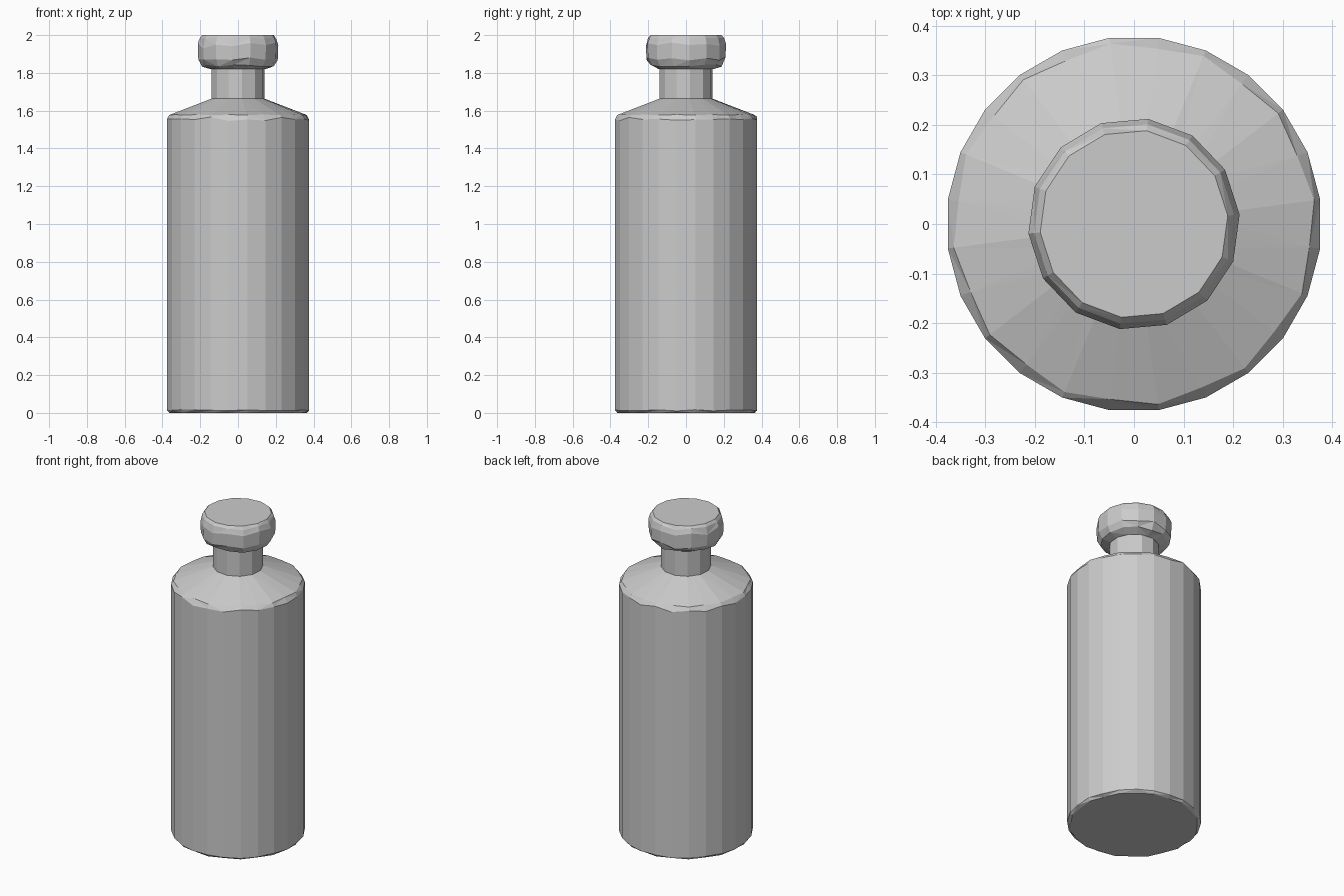
import bpy, bmesh, math, random

old = bpy.data.objects.get("Cube")
if old:
    bpy.data.objects.remove(old, do_unlink=True)

random.seed(4)

grey = bpy.data.materials.new("plain_grey")
GREY = (0.6, 0.6, 0.6, 1)
grey.diffuse_color = GREY
grey.use_nodes = True
grey.node_tree.nodes["Principled BSDF"].inputs["Base Color"].default_value = GREY


def lathe(name, sides, profile, phase=0.0):
    """Stack rings of (radius, z, odd_dr, odd_dz, jitter) into a faceted solid.
    Odd corners are shifted by odd_dr and odd_dz to give hand-cut rims."""
    bm = bmesh.new()
    rings = []
    for radius, z, odd_dr, odd_dz, jitter in profile:
        ring = []
        for i in range(sides):
            a = 2 * math.pi * (i + phase) / sides
            r = radius + (i % 2) * odd_dr
            h = z + (i % 2) * odd_dz + random.uniform(-jitter, jitter)
            ring.append(bm.verts.new((r * math.cos(a), r * math.sin(a), h)))
        rings.append(ring)
    for low, high in zip(rings, rings[1:]):
        for i in range(sides):
            j = (i + 1) % sides
            bm.faces.new((low[i], low[j], high[j], high[i]))
    bm.faces.new(rings[0][::-1])
    bm.faces.new(rings[-1])
    # Split bent faces so that every facet is flat
    bmesh.ops.connect_verts_nonplanar(bm, angle_limit=0.01, faces=bm.faces[:])
    bmesh.ops.recalc_face_normals(bm, faces=bm.faces[:])
    mesh = bpy.data.meshes.new(name)
    bm.to_mesh(mesh)
    bm.free()
    mesh.materials.append(grey)
    obj = bpy.data.objects.new(name, mesh)
    bpy.context.collection.objects.link(obj)
    return obj


# Body with a small chamfer at the foot and a sloping shoulder
lathe("bottle_body", 24, [
    (0.367, 0.0, -0.01, 0, 0),
    (0.379, 0.014, 0, 0, 0.004),
    (0.379, 1.56, 0, -0.008, 0.008),
    (0.367, 1.577, -0.01, 0.002, 0),
    (0.13, 1.668, -0.004, 0, 0),
], phase=0.5)

# Straight neck
lathe("bottle_neck", 12, [
    (0.142, 1.64, 0, 0, 0),
    (0.142, 1.84, 0, 0, 0),
], phase=0.3)

# Rounded stopper with roughly cut facets
lathe("stopper", 14, [
    (0.145, 1.82, 0, 0, 0),
    (0.19, 1.838, 0, 0, 0.006),
    (0.211, 1.865, 0, 0.012, 0.006),
    (0.214, 1.94, 0, 0.018, 0.01),
    (0.203, 1.982, 0, 0.005, 0.004),
    (0.19, 2.0, 0, 0, 0),
], phase=0.2)
